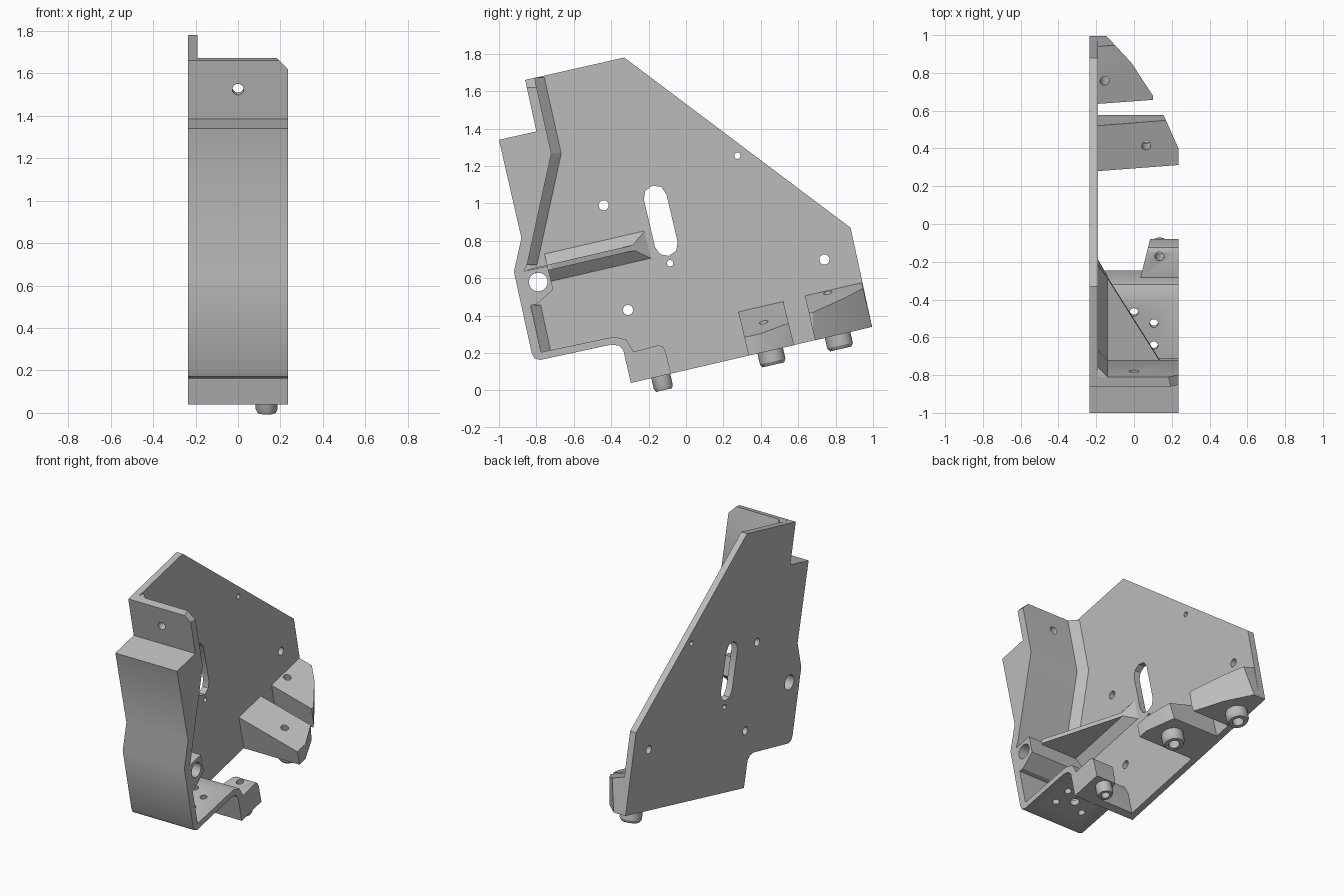
import bpy, bmesh, math
from mathutils import Vector

if "Cube" in bpy.data.objects:
    bpy.data.objects.remove(bpy.data.objects["Cube"], do_unlink=True)

grey = bpy.data.materials.new("light_grey")
grey.use_nodes = True
COLOUR = (0.5, 0.5, 0.5, 1)
grey.diffuse_color = COLOUR
grey.node_tree.nodes["Principled BSDF"].inputs["Base Color"].default_value = COLOUR

# Main dimensions: the whole bracket leans by TILT about x
TILT = math.radians(13)
ALONG = Vector((0, math.cos(TILT), math.sin(TILT)))
UP = Vector((0, -math.sin(TILT), math.cos(TILT)))
X = Vector((1, 0, 0))
BACK, FACE, EDGE = -0.235, -0.19, 0.235


def finish(name, bm):
    bmesh.ops.recalc_face_normals(bm, faces=bm.faces)
    mesh = bpy.data.meshes.new(name)
    bm.to_mesh(mesh)
    bm.free()
    obj = bpy.data.objects.new(name, mesh)
    bpy.context.collection.objects.link(obj)
    mesh.materials.append(grey)
    return obj


def prism_mesh(points, x0, x1):
    """Side profile (y, z) pushed from x0 to x1."""
    bm = bmesh.new()
    face = bm.faces.new([bm.verts.new((x0, y, z)) for y, z in points])
    grown = bmesh.ops.extrude_face_region(bm, geom=[face])["geom"]
    moved = [v for v in grown if isinstance(v, bmesh.types.BMVert)]
    bmesh.ops.translate(bm, verts=moved, vec=(x1 - x0, 0, 0))
    return bm


def prism(name, points, x0, x1):
    return finish(name, prism_mesh(points, x0, x1))


def hull(name, points):
    bm = bmesh.new()
    verts = [bm.verts.new(p) for p in points]
    bmesh.ops.convex_hull(bm, input=verts)
    return finish(name, bm)


def clip(bm, point, normal):
    bmesh.ops.recalc_face_normals(bm, faces=bm.faces)
    bmesh.ops.bisect_plane(bm, geom=bm.verts[:] + bm.edges[:] + bm.faces[:],
                           plane_co=point, plane_no=normal, clear_outer=True)
    rim = [e for e in bm.edges if e.is_boundary]
    if rim:
        bmesh.ops.holes_fill(bm, edges=rim)


def subtract(obj, cutter):
    cutter.hide_render = True
    mod = obj.modifiers.new("cut", "BOOLEAN")
    mod.operation, mod.solver, mod.object = "DIFFERENCE", "EXACT", cutter
    bpy.context.view_layer.objects.active = obj
    bpy.ops.object.modifier_apply(modifier=mod.name)
    bpy.data.objects.remove(cutter, do_unlink=True)


def drill(obj, centre, axis, radius, depth=0.3, sides=24):
    bm = bmesh.new()
    bmesh.ops.create_cone(bm, cap_ends=True, segments=sides,
                          radius1=radius, radius2=radius, depth=depth)
    cutter = finish("drill", bm)
    cutter.rotation_euler = Vector(axis).to_track_quat("Z", "Y").to_euler()
    cutter.location = centre
    bpy.context.view_layer.update()
    subtract(obj, cutter)


# Outer line shared by the side plate and the wall, from top to foot
OUTER = [(-0.86, 1.66), (-0.80, 1.385), (-1, 1.34), (-0.88, 0.815),
         (-0.92, 0.635), (-0.825, 0.2), (-0.81, 0.172), (-0.78, 0.163),
         (-0.40, 0.245), (-0.36, 0.24), (-0.335, 0.215), (-0.295, 0.04)]

# Side plate with holes and a slanted slot
plate = prism("side_plate", OUTER + [(0.995, 0.34), (0.88, 0.87), (-0.33, 1.78)],
              BACK, FACE)
for y, z, r in [(-0.44, 0.99, 0.027), (-0.31, 0.43, 0.027), (0.74, 0.7, 0.027),
                (0.275, 1.255, 0.017), (-0.085, 0.68, 0.017), (-0.79, 0.58, 0.05)]:
    drill(plate, (FACE, y, z), X, r)
slot = []
for y, z, start in [(-0.165, 1.035, 0), (-0.105, 0.78, math.pi)]:
    for i in range(5):
        a = start + TILT + i * math.pi / 4
        slot.append((y + 0.062 * math.cos(a), z + 0.062 * math.sin(a)))
subtract(plate, prism("slot_cutter", slot, -0.4, 0))

# Bent front wall and bottom shelf
INNER = [(-0.245, 0.052), (-0.285, 0.215), (-0.32, 0.272), (-0.385, 0.287),
         (-0.775, 0.205), (-0.87, 0.63), (-0.85, 0.67), (-0.72, 1.267),
         (-0.81, 1.672)]
wall = prism("front_wall", OUTER + INNER, FACE, EDGE)
drill(wall, (0, -0.805, 1.53), ALONG, 0.027)
subtract(wall, hull("corner_cutter", [(x, y, z) for y in (-0.95, -0.7) for x, z in
                                      [(0.175, 1.68), (0.3, 1.555), (0.3, 1.8), (0.175, 1.8)]]))
shelf_centre = Vector((0, -0.58, 0.225))
drill(wall, shelf_centre, UP, 0.03)
for x, y in [(0.105, 0.06), (0.105, -0.06), (-0.105, 0.06), (-0.105, -0.06), (0, 0.12)]:
    drill(wall, shelf_centre + X * x + ALONG * y, UP, 0.022)

# Chamfer strips where the wall meets the plate
for i, ends in enumerate([((-0.81, 1.672), (-0.72, 1.267)),
                          ((-0.72, 1.267), (-0.85, 0.67)),
                          ((-0.83, 0.457), (-0.775, 0.205))]):
    hull(f"wall_chamfer_{i + 1}", [p for y, z in ends for p in
         [(FACE, y, z), (FACE, y + 0.053, z), (FACE + 0.05, y, z)]])

# Pivot boss with a bore through the plate
boss = prism("pivot_boss", [(-0.88, 0.635), (-0.74, 0.665), (-0.71, 0.54),
                            (-0.80, 0.46), (-0.86, 0.45)], FACE, EDGE)
drill(boss, (0, -0.79, 0.58), X, 0.05, 1)


# Triangular gusset with a flared foot
def rib(x, y, side):
    return Vector((x, y, 0.78 + (y + 0.205) * math.tan(TILT))) + UP * side


hull("gusset", [rib(x, y, s) for s in (-0.015, 0.015) for x, y in
                [(FACE, -0.205), (0.135, -0.72), (0.135, -0.84), (FACE, -0.84)]])
hull("gusset_foot", [rib(x, y, s * w) for s in (-1, 1) for x, y, w in
                     [(FACE, -0.205, 0.075), (FACE, -0.74, 0.075),
                      (FACE + 0.05, -0.28, 0.015), (FACE + 0.05, -0.74, 0.015)]])


# Threaded-style collar hanging below a block
def stud(name, base, radius):
    r = radius
    profile = [(0.5 * r, -0.01), (r, -0.01), (r, 0.06), (0.84 * r, 0.078), (0.5 * r, 0.078)]
    bm = bmesh.new()
    verts = [bm.verts.new((a, 0, h)) for a, h in profile]
    edges = [bm.edges.new((verts[i], verts[(i + 1) % 5])) for i in range(5)]
    bmesh.ops.spin(bm, geom=verts + edges, cent=(0, 0, 0), axis=(0, 0, 1),
                   angle=math.tau, steps=32)
    bmesh.ops.remove_doubles(bm, verts=bm.verts, dist=0.0005)
    obj = finish(name, bm)
    obj.rotation_euler = (-UP).to_track_quat("Z", "Y").to_euler()
    obj.location = base


# Two sloping wedge blocks, trimmed along one arc in plan
ARC = [(-0.15, 1.0), (-0.015, 0.855), (0.1, 0.68), (0.16, 0.57), (0.235, 0.4)]


def wedge(name, profile, x1, stud_x, stud_y, stud_z):
    bm = prism_mesh(profile, FACE, x1)
    y, z = profile[0]
    clip(bm, (FACE, y, z), UP + X * 0.33)
    for (ax, ay), (bx, by) in zip(ARC, ARC[1:]):
        clip(bm, (ax, ay, 0), Vector((ay - by, bx - ax, 0)))
    block = finish(name + "_block", bm)
    base = Vector((stud_x, stud_y, stud_z))
    drill(block, base, UP, 0.024, 0.8)
    stud(name + "_stud", base, 0.07)


wedge("middle", [(0.28, 0.42), (0.52, 0.477), (0.578, 0.242), (0.335, 0.186)],
      EDGE, 0.065, 0.45, 0.213)
wedge("rear", [(0.636, 0.506), (0.94, 0.576), (0.995, 0.34), (0.69, 0.268)],
      0.1, -0.155, 0.81, 0.298)

# Foot tab with its own stud
bm = prism_mesh([(-0.295, 0.04), (-0.32, 0.17), (-0.29, 0.205), (-0.15, 0.241),
                 (-0.125, 0.236), (-0.11, 0.21), (-0.08, 0.09)], 0.035, EDGE)
clip(bm, (0.035, -0.28, 0), (-0.2, 0.05, 0))
tab = finish("foot_tab", bm)
tab_base = Vector((0.135, -0.135, 0.078))
drill(tab, tab_base, UP, 0.024, 0.5)
stud("foot_stud", tab_base, 0.052)

# Smooth the gentle bends, keep corners sharp
for obj in bpy.context.scene.objects:
    obj.select_set(obj.type == "MESH")
bpy.context.view_layer.objects.active = plate
bpy.ops.object.shade_smooth_by_angle(angle=math.radians(30))
